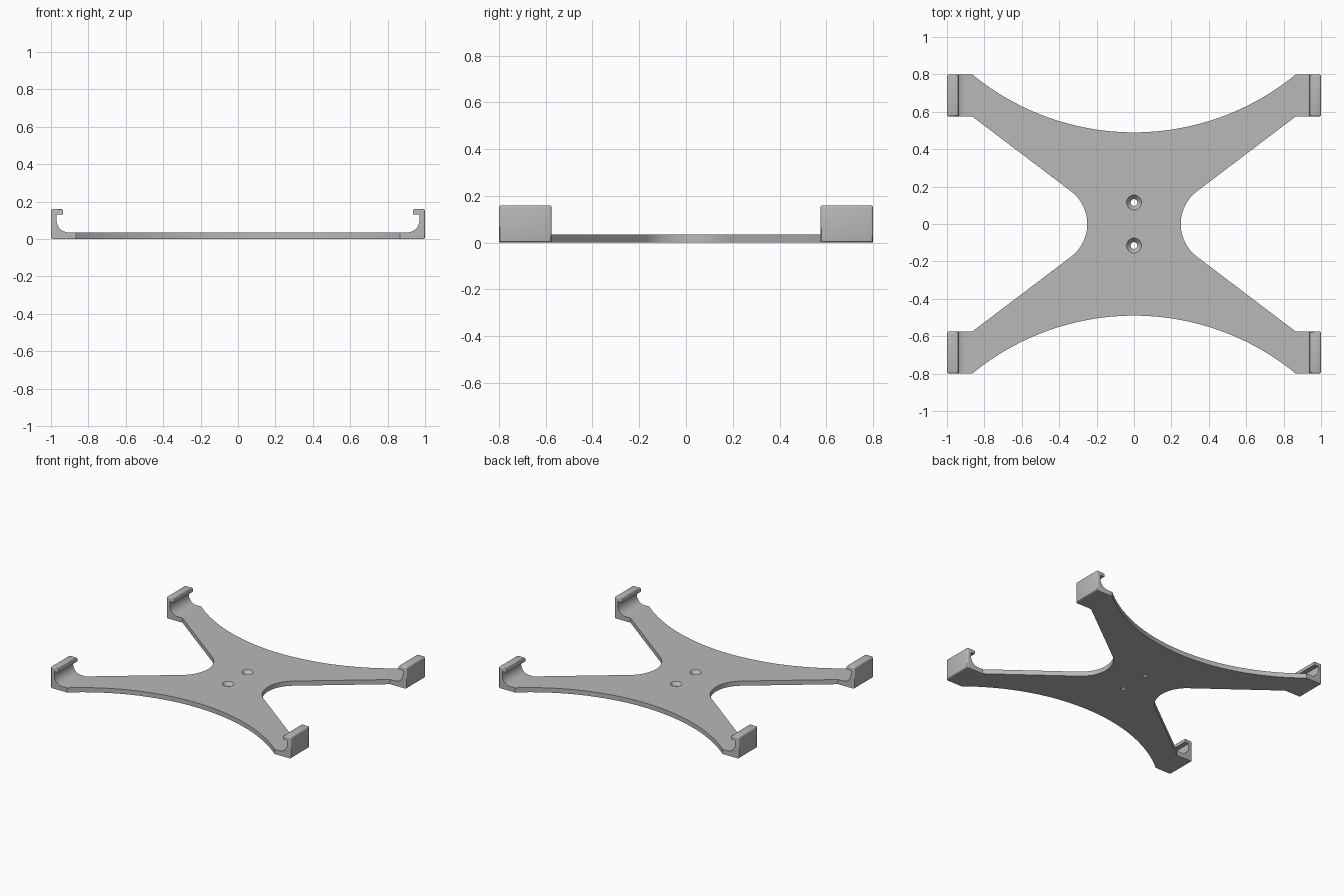
import bpy, bmesh
from math import sin, cos, pi, asin, atan2
from mathutils import Vector

cube = bpy.data.objects.get("Cube")
if cube:
    bpy.data.objects.remove(cube, do_unlink=True)

THICK = 0.035          # plate thickness
FOOT_X = 0.865         # where the arms meet the hooks
Y_IN, Y_OUT = 0.575, 0.8

grey = bpy.data.materials.new("plain grey")
grey.use_nodes = True
colour = (0.48, 0.48, 0.48, 1)
grey.diffuse_color = colour
grey.node_tree.nodes["Principled BSDF"].inputs["Base Color"].default_value = colour


def arc(cx, cy, r, a0, a1, n):
    return [(cx + r * cos(a0 + (a1 - a0) * i / n), cy + r * sin(a0 + (a1 - a0) * i / n))
            for i in range(n + 1)]


def prism(points, offset):
    """Extrude a closed loop of 3D points by an offset."""
    bm = bmesh.new()
    face = bm.faces.new([bm.verts.new(p) for p in points])
    new = bmesh.ops.extrude_face_region(bm, geom=[face])["geom"]
    bmesh.ops.translate(bm, vec=offset, verts=[v for v in new if isinstance(v, bmesh.types.BMVert)])
    bmesh.ops.recalc_face_normals(bm, faces=bm.faces[:])
    return bm


def add_object(name, bm):
    mesh = bpy.data.meshes.new(name)
    bm.to_mesh(mesh)
    bm.free()
    mesh.materials.append(grey)
    obj = bpy.data.objects.new(name, mesh)
    bpy.context.collection.objects.link(obj)
    return obj


def activate(obj):
    bpy.ops.object.select_all(action='DESELECT')
    obj.select_set(True)
    bpy.context.view_layer.objects.active = obj


def drop_mating_faces(bm):
    """Remove the hidden faces where an arm meets its hook."""
    hidden = [f for f in bm.faces if all(abs(abs(v.co.x) - FOOT_X) < 1e-4 for v in f.verts)]
    bmesh.ops.delete(bm, geom=hidden, context='FACES')


# Plate outline: shallow arcs front and back, straight arms and round waists
sag = Y_OUT - 0.49
big_r = (FOOT_X ** 2 + sag ** 2) / (2 * sag)
half = asin(FOOT_X / big_r)
waist_r, waist_x = 0.22, 0.25
tangent = atan2(0.8, -0.6)
back = arc(0, 0.49 + big_r, big_r, -pi / 2 + half, -pi / 2 - half, 48)
left_waist = arc(waist_x + waist_r, 0, waist_r, 2 * pi - tangent, tangent, 24)
right_side = [(-FOOT_X, Y_IN)] + [(-x, -y) for x, y in left_waist] + [(-FOOT_X, -Y_IN)]
left_side = [(FOOT_X, -Y_IN)] + left_waist + [(FOOT_X, Y_IN)]
outline = back + right_side + [(-x, -y) for x, y in back] + left_side
plate = add_object("plate", prism([(x, y, 0) for x, y in outline], (0, 0, THICK)))

# Countersunk screw holes
for y in (-0.115, 0.115):
    bm = bmesh.new()
    rings = []
    for r, z in ((0.018, -0.02), (0.018, 0.01), (0.04, THICK), (0.04, 0.06)):
        rings.append([bm.verts.new((px, py, z)) for px, py in arc(0, y, r, 0, 2 * pi, 32)[:-1]])
    for low, high in zip(rings, rings[1:]):
        for i in range(32):
            j = (i + 1) % 32
            bm.faces.new((low[i], low[j], high[j], high[i]))
    bm.faces.new(rings[0])
    bm.faces.new(rings[-1])
    bmesh.ops.recalc_face_normals(bm, faces=bm.faces[:])
    cutter = add_object("hole_cutter", bm)
    cutter.hide_render = True
    activate(plate)
    mod = plate.modifiers.new("hole", 'BOOLEAN')
    mod.operation, mod.solver, mod.object = 'DIFFERENCE', 'EXACT', cutter
    bpy.ops.object.modifier_apply(modifier=mod.name)
    bpy.data.objects.remove(cutter, do_unlink=True)

bm = bmesh.new()
bm.from_mesh(plate.data)
drop_mating_faces(bm)
bm.to_mesh(plate.data)
bm.free()
parts = [plate]

# Hook profile in x and z: foot, outer wall, lip and rounded inner corner
profile = [(FOOT_X, 0), (1, 0), (1, 0.16), (0.935, 0.16), (0.935, 0.13), (0.97, 0.13)]
profile += arc(0.905, 0.1, 0.065, 0, -pi / 2, 10) + [(FOOT_X, THICK)]
for x_name, sx in (("left", 1), ("right", -1)):
    for y_name, sy in (("front", -1), ("back", 1)):
        bm = prism([(sx * x, sy * Y_IN, z) for x, z in profile], Vector((0, sy * (Y_OUT - Y_IN), 0)))
        # Soften the edges around the outer wall and the top of the lip
        soft = [e for e in bm.edges if all(abs(v.co.x) > 0.999 for v in e.verts)
                or all(v.co.z > 0.159 for v in e.verts)]
        bmesh.ops.bevel(bm, geom=soft, offset=0.01, segments=3, profile=0.5, affect='EDGES')
        drop_mating_faces(bm)
        parts.append(add_object(f"{y_name}_{x_name}_hook", bm))

for obj in parts:
    activate(obj)
    bpy.ops.object.shade_smooth_by_angle(angle=pi / 6)
